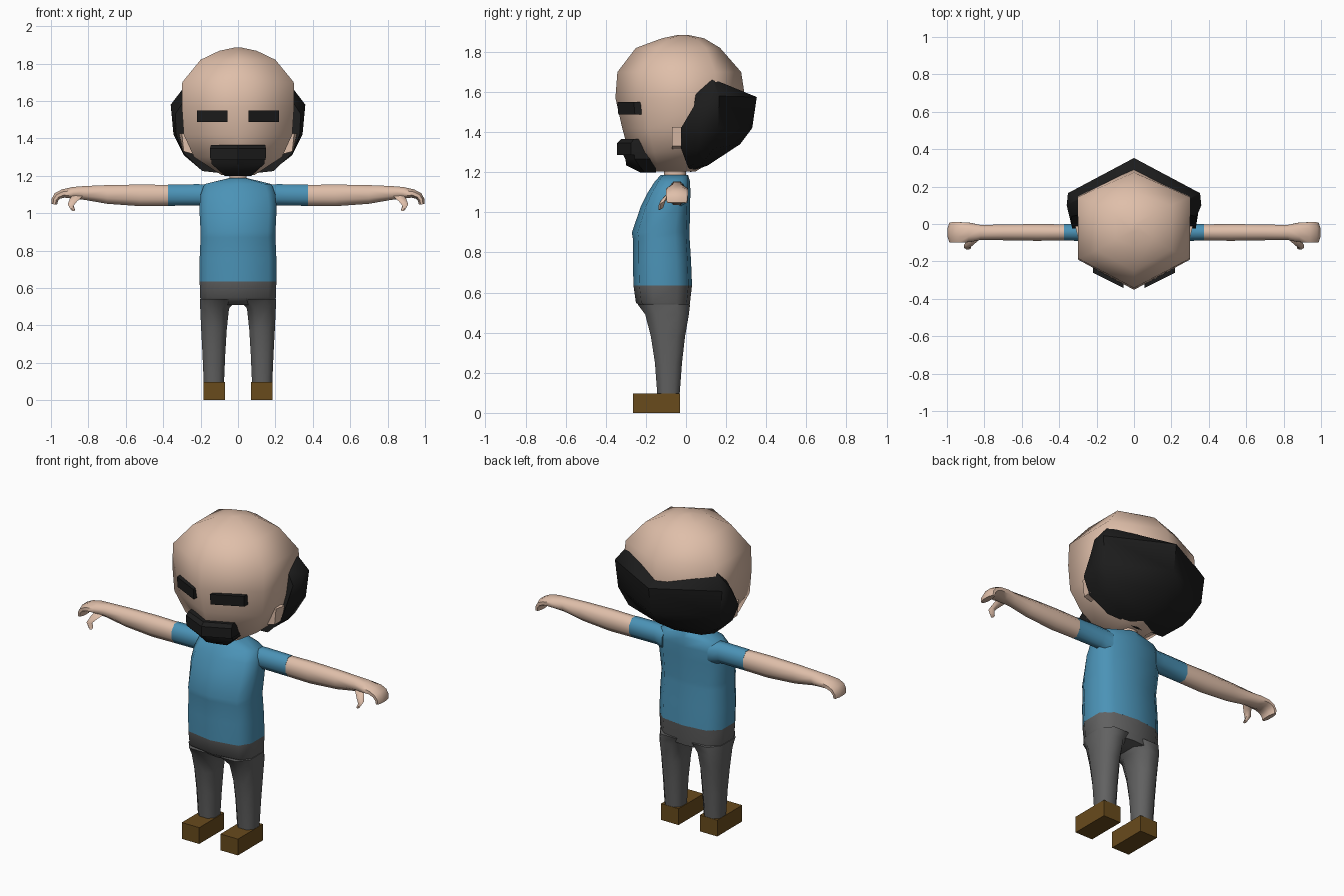
import bpy, bmesh, math
from mathutils import Vector


def material(name, rgb):
    m = bpy.data.materials.new(name)
    m.diffuse_color = (*rgb, 1)
    return m


SKIN = material("skin", (0.74, 0.52, 0.40))
SHIRT = material("shirt blue", (0.07, 0.29, 0.47))
GREY = material("trouser grey", (0.12, 0.12, 0.12))
BROWN = material("shoe brown", (0.14, 0.07, 0.012))
BLACK = material("hair black", (0.012, 0.012, 0.012))


def loft(name, rings, mat, angle=60, side=1, sharp=()):
    """Skin a list of closed rings, cap both ends; side=-1 mirrors in x."""
    bm = bmesh.new()
    vs = [[bm.verts.new((p[0] * side, p[1], p[2])) for p in r] for r in rings]
    n = len(vs[0])
    for a, b in zip(vs, vs[1:]):
        for i in range(n):
            j = (i + 1) % n
            bm.faces.new((a[i], a[j], b[j], b[i]))
    bm.faces.new(vs[0])
    bm.faces.new(vs[-1])
    bmesh.ops.recalc_face_normals(bm, faces=bm.faces)
    me = bpy.data.meshes.new(name)
    bm.to_mesh(me)
    bm.free()
    me.materials.append(mat)
    ob = bpy.data.objects.new(name, me)
    bpy.context.collection.objects.link(ob)
    bpy.ops.object.select_all(action='DESELECT')
    ob.select_set(True)
    bpy.context.view_layer.objects.active = ob
    bpy.ops.object.shade_smooth_by_angle(angle=math.radians(angle))
    return ob


def head_ring(z, front, w, sf, sb, back):
    """Six-sided ring with a front ridge and a back ridge."""
    return [(0, front, z), (w, sf, z), (w, sb, z), (0, back, z), (-w, sb, z), (-w, sf, z)]


def body_ring(z, w, f, b):
    """Box-like ring with softened corners."""
    d = b - f
    half = [(0, f), (.8 * w, f + .1 * d), (w, f + .32 * d), (w, b - .25 * d), (.7 * w, b - .06 * d), (0, b)]
    return [(x, y, z) for x, y in half] + [(-x, y, z) for x, y in half[-2:0:-1]]


def oval(c, u, v, n=8):
    """Rounded section around c spanned by half axes u and v."""
    c, u, v = Vector(c), Vector(u), Vector(v)
    out = []
    for i in range(n):
        a = math.tau * (i + .5) / n
        s, t = math.cos(a), math.sin(a)
        out.append(c + u * (s * 1.08) + v * (t * 1.08))
    return out


# Head
loft("head", [head_ring(*r) for r in (
    (1.205, -.20, .09, -.13, .02, .05),
    (1.30, -.285, .235, -.16, .11, .20),
    (1.42, -.318, .29, -.185, .15, .27),
    (1.57, -.352, .30, -.19, .15, .295),
    (1.70, -.342, .298, -.185, .145, .275),
    (1.82, -.25, .20, -.14, .10, .17),
    (1.868, -.12, .10, -.08, .05, .09),
    (1.885, -.04, .02, -.03, .0, .01))], SKIN, 75)

# Neck
loft("neck", [body_ring(1.14, .045, -.11, 0), body_ring(1.25, .045, -.11, 0)], SKIN)

# Hair band wrapping the back of the head
half = [
    [(.29, .05, 1.60), (.335, .04, 1.53), (.33, -.025, 1.42), (.29, -.025, 1.32), (.19, .01, 1.225), (.10, .02, 1.215)],
    [(.295, .13, 1.665), (.36, .10, 1.58), (.345, .07, 1.42), (.29, .06, 1.31), (.20, .04, 1.24), (.10, .02, 1.215)],
    [(.295, .14, 1.662), (.353, .165, 1.58), (.335, .16, 1.42), (.28, .14, 1.32), (.15, .07, 1.23), (.08, .02, 1.21)],
    [(0, .285, 1.60), (0, .353, 1.575), (0, .33, 1.42), (0, .27, 1.34), (0, .11, 1.235), (0, .02, 1.20)],
]
other = [[(-x, y, z) for x, y, z in r] for r in half[2::-1]]
loft("hair", half + other, BLACK, 50)


# Beard sections: short arc across the lower face
def face_arc(z, w, front, side_y, back):
    return [(0, front, z), (w, side_y, z), (w, back, z), (-w, back, z), (-w, side_y, z)]


loft("moustache", [face_arc(1.285, .148, -.343, -.275, -.19),
                   face_arc(1.345, .15, -.345, -.275, -.19),
                   face_arc(1.365, .145, -.325, -.26, -.19)], BLACK, 30)
loft("beard", [face_arc(1.198, .07, -.225, -.205, -.15),
               face_arc(1.235, .11, -.298, -.235, -.15),
               face_arc(1.265, .143, -.302, -.255, -.15),
               face_arc(1.30, .143, -.32, -.26, -.15)], BLACK, 30)

# Shirt body, trouser hips
loft("shirt", [body_ring(*r) for r in (
    (.635, .205, -.262, .03),
    (.76, .205, -.265, .025),
    (.87, .20, -.265, .018),
    (.90, .20, -.27, .018),
    (1.03, .207, -.225, .02),
    (1.10, .20, -.19, .022),
    (1.155, .18, -.155, .02),
    (1.187, .05, -.125, .01))], SHIRT, 60)
loft("trouser_hips", [body_ring(*r) for r in (
    (.51, .19, -.20, .012),
    (.55, .203, -.25, .02),
    (.636, .205, -.262, .03))], GREY, 60)


def leg_ring(z, x0, x1, f, b):
    c = .25
    dx, dy = (x1 - x0) * c, (b - f) * c
    return [(x0 + dx, f, z), (x1 - dx, f, z), (x1, f + dy, z), (x1, b - dy, z),
            (x1 - dx, b, z), (x0 + dx, b, z), (x0, b - dy, z), (x0, f + dy, z)]


def box_ring(z, x0, x1, f, b):
    return [(x0, f, z), (x1, f, z), (x1, b, z), (x0, b, z)]


for side, tag in ((1, "left"), (-1, "right")):
    # Eyebrows lie along the slanted face
    brow = []
    for x in (.055, .22):
        y = -.325 + .5 * x
        brow.append([(x, y + .04, 1.488), (x, y - .04, 1.488), (x, y - .045, 1.55), (x, y + .04, 1.55)])
    loft(tag + "_eyebrow", brow, BLACK, 30, side)

    # Ear
    loft(tag + "_ear", [[(.22, -.07, 1.31), (.22, -.01, 1.31), (.22, -.01, 1.43), (.22, -.07, 1.43)],
                        [(.29, -.07, 1.33), (.295, -.01, 1.33), (.315, -.01, 1.425), (.30, -.07, 1.425)]],
         SKIN, 30, side)

    # Leg and shoe
    loft(tag + "_leg", [leg_ring(*r) for r in (
        (.09, .075, .183, -.143, -.032),
        (.25, .068, .19, -.155, -.02),
        (.38, .06, .197, -.175, -.005),
        (.49, .048, .202, -.203, .014),
        (.54, .005, .203, -.24, .02))], GREY, 70, side)
    loft(tag + "_shoe", [box_ring(0, .07, .185, -.265, -.03),
                         box_ring(.097, .07, .185, -.265, -.03)], BROWN, 30, side)

    # Sleeve, then arm and curled hand: x, z, half depth, half height, tilt
    def arm(stations):
        rings = []
        for x, z, d, h, t in stations:
            rings.append(oval((x, -.045, z), (0, d, 0), (h * math.sin(t), 0, h * math.cos(t))))
        return rings

    loft(tag + "_sleeve", arm(((.15, 1.085, .055, .066, 0), (.21, 1.098, .046, .057, 0),
                               (.375, 1.096, .044, .057, 0))), SHIRT, 60, side)
    loft(tag + "_arm", arm(((.37, 1.095, .043, .056, 0), (.52, 1.095, .045, .058, 0),
                            (.70, 1.10, .042, .05, 0), (.82, 1.108, .040, .037, 0),
                            (.88, 1.108, .052, .032, .15), (.935, 1.105, .055, .023, .3),
                            (.965, 1.092, .055, .021, .8), (.98, 1.07, .053, .018, 1.3),
                            (.982, 1.047, .05, .015, 1.45))), SKIN, 60, side)
    # Thumb
    loft(tag + "_thumb", [oval(c, (r, 0, .2 * r), (0, r, .5 * r), 6) for c, r in (
        ((.855, -.075, 1.10), .024), ((.88, -.105, 1.07), .019),
        ((.895, -.12, 1.045), .015), ((.882, -.125, 1.018), .011))], SKIN, 60, side)
